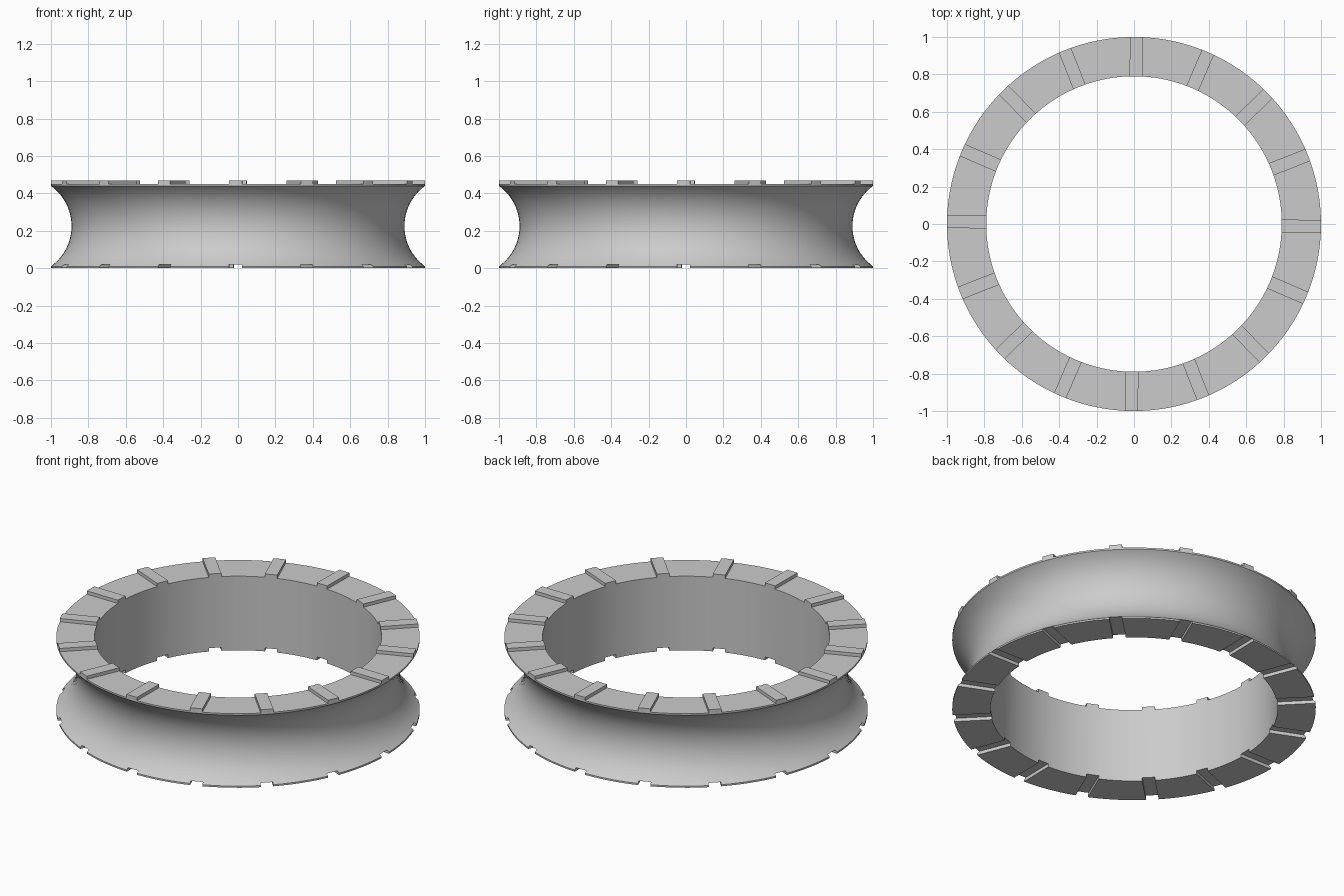
import bpy, bmesh
from math import asin, cos, sin, pi, radians
from mathutils import Vector

cube = bpy.data.objects.get("Cube")
if cube:
    bpy.data.objects.remove(cube)

OUTER, INNER, WAIST = 1.0, 0.79, 0.89
TOP, STEP, LIP = 0.45, 0.02, 0.01
TEETH, HALF_WIDTH, TWIST = 16, 0.035, radians(-0.8)
PITCH = 2 * pi / TEETH

# Circular hollow of the outer wall
half = TOP / 2 - LIP
sag = OUTER - WAIST
arc_r = (half ** 2 + sag ** 2) / (2 * sag)


def wall_radius(z):
    return WAIST + arc_r - (arc_r ** 2 - (z - TOP / 2) ** 2) ** 0.5


heights = [STEP + (TOP - 2 * STEP) * i / 18 for i in range(19)]
wall = [(wall_radius(z), z) for z in heights]
wall += [(OUTER, TOP - LIP), (OUTER, TOP)]
bore = [(INNER, TOP), (INNER, STEP)]
foot = [(INNER, 0), (OUTER, 0), (OUTER, LIP)]
tooth = [(OUTER, TOP + STEP), (INNER, TOP + STEP)]

gap_profile = wall + bore + foot
tooth_profile = wall + tooth + bore
foot_end = [bore[1]] + foot + [wall[0]]
tooth_end = [wall[-1]] + tooth + [bore[0]]

bm = bmesh.new()


def place(point, index, start, end, t):
    """Point on a strip whose edges run parallel to the tooth sides."""
    r, z = point
    spread = asin(HALF_WIDTH / r)
    a0, a1 = start + spread, end - spread
    if start == end:
        a0, a1 = start - spread, start + spread
    a = index * PITCH + TWIST + a0 + (a1 - a0) * t
    return bm.verts.new(Vector((r * cos(a), r * sin(a), z)))


def sweep(profile, index, start, end, steps):
    for s in range(steps):
        for p, q in zip(profile, profile[1:] + profile[:1]):
            bm.faces.new([place(p, index, start, end, s / steps),
                          place(q, index, start, end, s / steps),
                          place(q, index, start, end, (s + 1) / steps),
                          place(p, index, start, end, (s + 1) / steps)])


for i in range(TEETH):
    sweep(tooth_profile, i, 0, 0, 2)
    sweep(gap_profile, i, 0, PITCH, 6)
    # Side faces of the raised tooth and of the slot beneath it
    for side in (0, 1):
        for end in (tooth_end, foot_end):
            bm.faces.new([place(p, i, 0, 0, side) for p in end])

bmesh.ops.remove_doubles(bm, verts=bm.verts, dist=0.0001)
bmesh.ops.recalc_face_normals(bm, faces=bm.faces)
mesh = bpy.data.meshes.new("toothed_ring")
bm.to_mesh(mesh)
bm.free()
ring = bpy.data.objects.new("toothed_ring", mesh)
bpy.context.collection.objects.link(ring)

# Plain grey
grey = bpy.data.materials.new("light_grey")
grey.use_nodes = True
colour = (0.6, 0.6, 0.6, 1)
grey.diffuse_color = colour
grey.node_tree.nodes["Principled BSDF"].inputs["Base Color"].default_value = colour
mesh.materials.append(grey)

bpy.context.view_layer.objects.active = ring
ring.select_set(True)
bpy.ops.object.shade_smooth_by_angle(angle=radians(30))
